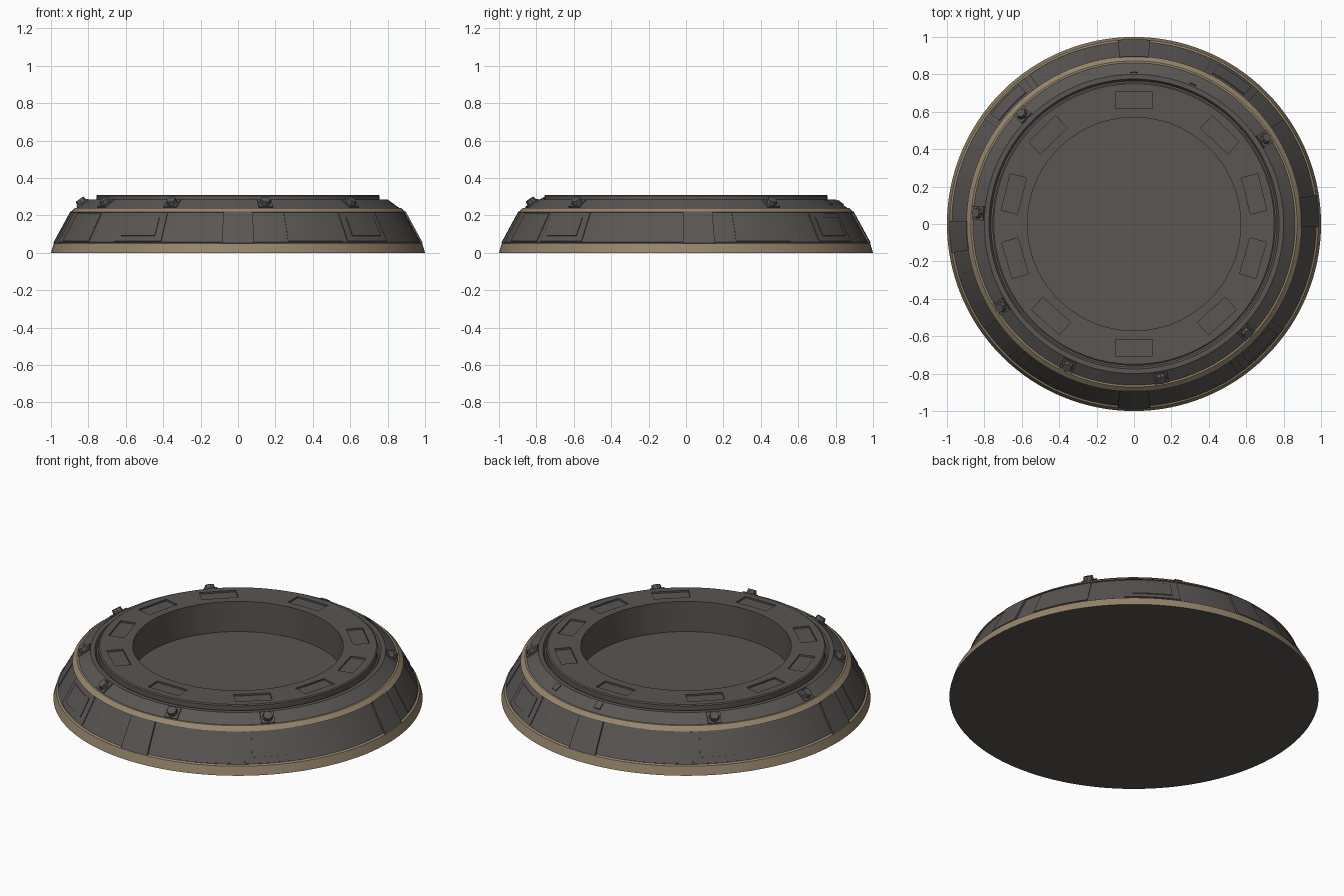
import bpy, bmesh
from math import sin, cos, radians, pi
from mathutils import Matrix, Vector

if "Cube" in bpy.data.objects:
    bpy.data.objects.remove(bpy.data.objects["Cube"])


def material(name, color):
    m = bpy.data.materials.new(name)
    m.use_nodes = True
    m.diffuse_color = (*color, 1)
    m.node_tree.nodes["Principled BSDF"].inputs["Base Color"].default_value = (*color, 1)
    return m


GREY = material("dark grey metal", (0.10, 0.092, 0.087))
TAN = material("tan trim", (0.30, 0.235, 0.15))


def finish(name, bm, mats, angle=30):
    bmesh.ops.recalc_face_normals(bm, faces=bm.faces)
    mesh = bpy.data.meshes.new(name)
    bm.to_mesh(mesh)
    bm.free()
    for m in mats:
        mesh.materials.append(m)
    ob = bpy.data.objects.new(name, mesh)
    bpy.context.collection.objects.link(ob)
    bpy.ops.object.select_all(action='DESELECT')
    bpy.context.view_layer.objects.active = ob
    ob.select_set(True)
    if angle:
        bpy.ops.object.shade_smooth_by_angle(angle=radians(angle))
    return ob


def lathe(name, profile, mats=(GREY,), tan_spans=(), closed=False, n=128):
    """Spin (radius, height) points about z; a zero radius becomes a pole."""
    bm = bmesh.new()
    rings = []
    for r, z in profile:
        if r == 0:
            rings.append([bm.verts.new((0, 0, z))] * n)
        else:
            rings.append([bm.verts.new((r * cos(2 * pi * i / n), r * sin(2 * pi * i / n), z))
                          for i in range(n)])
    if closed:
        rings.append(rings[0])
    for s, (a, b) in enumerate(zip(rings, rings[1:])):
        for i in range(n):
            j = (i + 1) % n
            corners = list(dict.fromkeys((a[i], a[j], b[j], b[i])))
            bm.faces.new(corners).material_index = int(s in tan_spans)
    return finish(name, bm, mats)


# Main body: underside, tan foot, sloped wall, tan band, shoulder, groove and pit
lathe("body", [(0, 0), (1, 0), (0.985, 0.05), (0.972, 0.055), (0.885, 0.215),
               (0.897, 0.217), (0.872, 0.24), (0.862, 0.24), (0.80, 0.285),
               (0.775, 0.285), (0.765, 0.27), (0.57, 0.27), (0.57, 0.13), (0, 0.13)],
      (GREY, TAN), tan_spans=(1, 2, 4, 5, 6))

# Raised top ring with shallow rectangular slots
ring = lathe("top_ring", [(0.57, 0.25), (0.757, 0.25), (0.757, 0.305), (0.75, 0.31),
                          (0.57, 0.31)], closed=True)
bm = bmesh.new()
for a in (90, 46, 14, -16, -48, -90, 134, 166, 196, 228):
    place = (Matrix.Rotation(radians(a), 4, 'Z') @ Matrix.Translation((0.662, 0, 0.32))
             @ Matrix.Diagonal((0.09, 0.2, 0.04, 1)))
    bmesh.ops.create_cube(bm, size=1, matrix=place)
cutter = finish("slot_cutter", bm, (GREY,), angle=0)
cutter.hide_render = True
cut = ring.modifiers.new("slots", 'BOOLEAN')
cut.operation, cut.solver, cut.object = 'DIFFERENCE', 'EXACT', cutter
bpy.ops.object.select_all(action='DESELECT')
bpy.context.view_layer.objects.active = ring
ring.select_set(True)
bpy.ops.object.modifier_apply(modifier=cut.name)
bpy.data.objects.remove(cutter)

# Curved plates that follow the sloped wall
LOW, HIGH = Vector((0.972, 0.055)), Vector((0.885, 0.215))
OUT = Vector((HIGH.y - LOW.y, LOW.x - HIGH.x)).normalized()


def wall_plate(name, start, end, t0=0.0, t1=1.0, lift=0.008):
    bm = bmesh.new()
    steps = max(3, round((end - start) / 2.8))
    section = [LOW.lerp(HIGH, t) + OUT * d
               for t, d in ((t0, -0.01), (t0, lift), (t1, lift), (t1, -0.01))]
    loops = []
    for i in range(steps + 1):
        a = radians(start + (end - start) * i / steps)
        loops.append([bm.verts.new((p.x * cos(a), p.x * sin(a), p.y)) for p in section])
    for a, b in zip(loops, loops[1:]):
        for k in range(4):
            bm.faces.new((a[k], a[(k + 1) % 4], b[(k + 1) % 4], b[k]))
    bm.faces.new(loops[0])
    bm.faces.new(loops[-1])
    return finish(name, bm, (GREY,))


wall_plate("wall_skin", 0, 359.99, lift=0.003)
for i, quarter in enumerate((0, 90, 180, 270)):
    shift = 4 if quarter in (0, 180) else 0
    mid = (56, 136, 236, 316)[i]
    wall_plate(f"pilaster_{i}", quarter + shift - 5, quarter + shift + 5, -0.05, 1, 0.013)
    wall_plate(f"side_panel_{i}", quarter + 16, quarter + 35, 0.03, 0.97, 0.007)
    wall_plate(f"frame_panel_{i}", mid - 9, mid + 9, 0.03, 0.97, 0.007)
    wall_plate(f"hatch_{i}", mid - 6.5, mid + 6.5, 0.2, 0.82, 0.011)

# Bolts on square pads, standing on the sloped shoulder
TILT = Matrix.Rotation(radians(36), 4, 'Y')
for i, a in enumerate((33, 135.5, 176, 212, 245, 280, 316)):
    place = Matrix.Rotation(radians(a), 4, 'Z') @ Matrix.Translation((0.832, 0, 0.262)) @ TILT
    bm = bmesh.new()
    bmesh.ops.create_cube(bm, size=1, matrix=place @ Matrix.Diagonal((0.07, 0.075, 0.014, 1)))
    bmesh.ops.create_cone(bm, cap_ends=True, segments=8, radius1=0.032, radius2=0.025,
                          depth=0.035, matrix=place @ Matrix.Translation((0, 0, 0.012)))
    finish(f"bolt_{i}", bm, (GREY,))

# Small flat pads on the shoulder at the back
for i, a in enumerate((67, 90)):
    place = (Matrix.Rotation(radians(a), 4, 'Z') @ Matrix.Translation((0.825, 0, 0.267))
             @ TILT @ Matrix.Diagonal((0.04, 0.04, 0.012, 1)))
    bm = bmesh.new()
    bmesh.ops.create_cube(bm, size=1, matrix=place)
    finish(f"shoulder_pad_{i}", bm, (GREY,))
